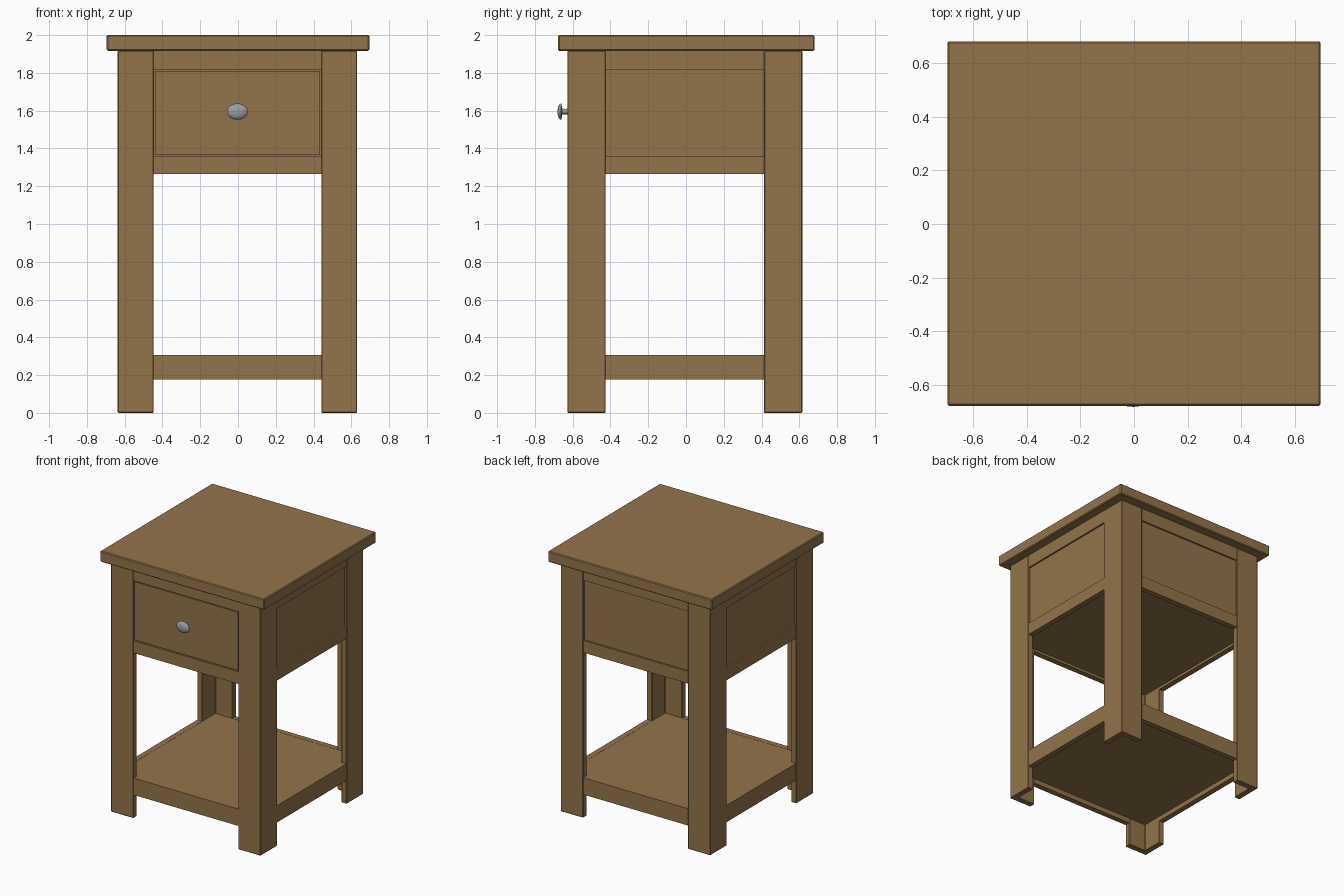
import bpy, bmesh, math

if "Cube" in bpy.data.objects:
    bpy.data.objects.remove(bpy.data.objects["Cube"])


def material(name, rgb):
    m = bpy.data.materials.new(name)
    m.diffuse_color = (*rgb, 1)
    m.use_nodes = True
    m.node_tree.nodes["Principled BSDF"].inputs["Base Color"].default_value = m.diffuse_color
    return m


WOOD = material("oak wood", (0.29, 0.175, 0.069))
METAL = material("grey metal", (0.33, 0.34, 0.36))


def finish(name, bm, mat, bevel=0.0):
    bmesh.ops.recalc_face_normals(bm, faces=bm.faces)
    me = bpy.data.meshes.new(name)
    bm.to_mesh(me)
    bm.free()
    me.materials.append(mat)
    ob = bpy.data.objects.new(name, me)
    bpy.context.collection.objects.link(ob)
    if bevel:
        mod = ob.modifiers.new("soft edges", 'BEVEL')
        mod.width = bevel
        mod.segments = 1
    return ob


def prism(name, outline, z0, z1, bevel=0.0):
    """Extrude a flat outline upwards."""
    bm = bmesh.new()
    face = bm.faces.new([bm.verts.new((x, y, z0)) for x, y in outline])
    top = bmesh.ops.extrude_face_region(bm, geom=[face])
    verts = [g for g in top["geom"] if isinstance(g, bmesh.types.BMVert)]
    bmesh.ops.translate(bm, verts=verts, vec=(0, 0, z1 - z0))
    return finish(name, bm, WOOD, bevel)


def box(name, x0, x1, y0, y1, z0, z1, bevel=0.0):
    return prism(name, [(x0, y0), (x1, y0), (x1, y1), (x0, y1)], z0, z1, bevel)


# Overall frame: outer half sizes, centre offset, board thickness
HX, HY, CX, CY, T = 0.634, 0.622, -0.003, -0.006, 0.045
LX, LY = 0.19, 0.203          # leg board widths
IX, IY = HX - LX, HY - LY     # half openings between legs
Z_TOP = 1.917

# Table top
box("table_top", -0.695, 0.695, -0.677, 0.68, Z_TOP, 2.0, 0.006)

# Corner legs, each an L of two boards
for sx, side in ((-1, "left"), (1, "right")):
    for sy, end in ((-1, "front"), (1, "back")):
        ell = [(HX, HY), (IX, HY), (IX, HY - T), (HX - T, HY - T),
               (HX - T, IY), (HX, IY)]
        prism(f"{end}_{side}_leg",
              [(CX + sx * x, CY + sy * y) for x, y in ell], 0, Z_TOP, 0.004)

# Rails and infill panels between the legs on all four sides
RAILS = (("top_rail", 1.818, Z_TOP), ("lower_rail", 1.265, 1.358),
         ("shelf_rail", 0.178, 0.307))
R = 0.003                     # rails sit just behind the leg faces
P = 0.016                     # panels sit deeper
for s, x_side, y_side in ((-1, "left", "front"), (1, "right", "back")):
    for part, z0, z1 in RAILS:
        a, b = sorted((CY + s * (HY - R), CY + s * (HY - T)))
        box(f"{y_side}_{part}", CX - IX, CX + IX, a, b, z0, z1)
        a, b = sorted((CX + s * (HX - R), CX + s * (HX - T)))
        box(f"{x_side}_{part}", a, b, CY - IY, CY + IY, z0, z1)
    a, b = sorted((CX + s * (HX - P), CX + s * (HX - T)))
    box(f"{x_side}_panel", a, b, CY - IY, CY + IY, 1.358, 1.818)
box("back_panel", CX - IX, CX + IX, CY + HY - T, CY + HY - P, 1.358, 1.818)

# Drawer front with a narrow gap, and the drawer body behind it
G = 0.007
box("drawer_front", CX - IX + G, CX + IX - G, CY - HY + 0.006, CY - HY + 0.03,
    1.358 + G, 1.818 - G)
box("drawer_body", CX - IX, CX + IX, CY - HY + 0.028, CY + 0.45, 1.358, 1.818)

# Cabinet floor and lower shelf fit inside the legs
for name, z0, z1 in (("cabinet_floor", 1.285, 1.35), ("lower_shelf", 0.215, 0.306)):
    box(name, CX - HX + T, CX + HX - T, CY - HY + T, CY + HY - T, z0, z1)

# Oval mushroom knob turned from a profile of (radius, y)
profile = [(0.018, -0.618), (0.014, -0.640), (0.016, -0.656), (0.043, -0.659),
           (0.043, -0.663), (0.036, -0.672), (0.022, -0.678), (0, -0.681)]
bm = bmesh.new()
verts = [bm.verts.new((r, y, 0)) for r, y in profile]
edges = [bm.edges.new(pair) for pair in zip(verts, verts[1:])]
bmesh.ops.spin(bm, geom=verts + edges, cent=(0, 0, 0), axis=(0, 1, 0),
               angle=math.tau, steps=24)
bmesh.ops.remove_doubles(bm, verts=bm.verts, dist=0.0005)
for v in bm.verts:
    v.co.x = v.co.x * 1.3 + CX
    v.co.z += 1.595
knob = finish("drawer_knob", bm, METAL)
bpy.context.view_layer.objects.active = knob
knob.select_set(True)
bpy.ops.object.shade_smooth_by_angle(angle=math.radians(40))
